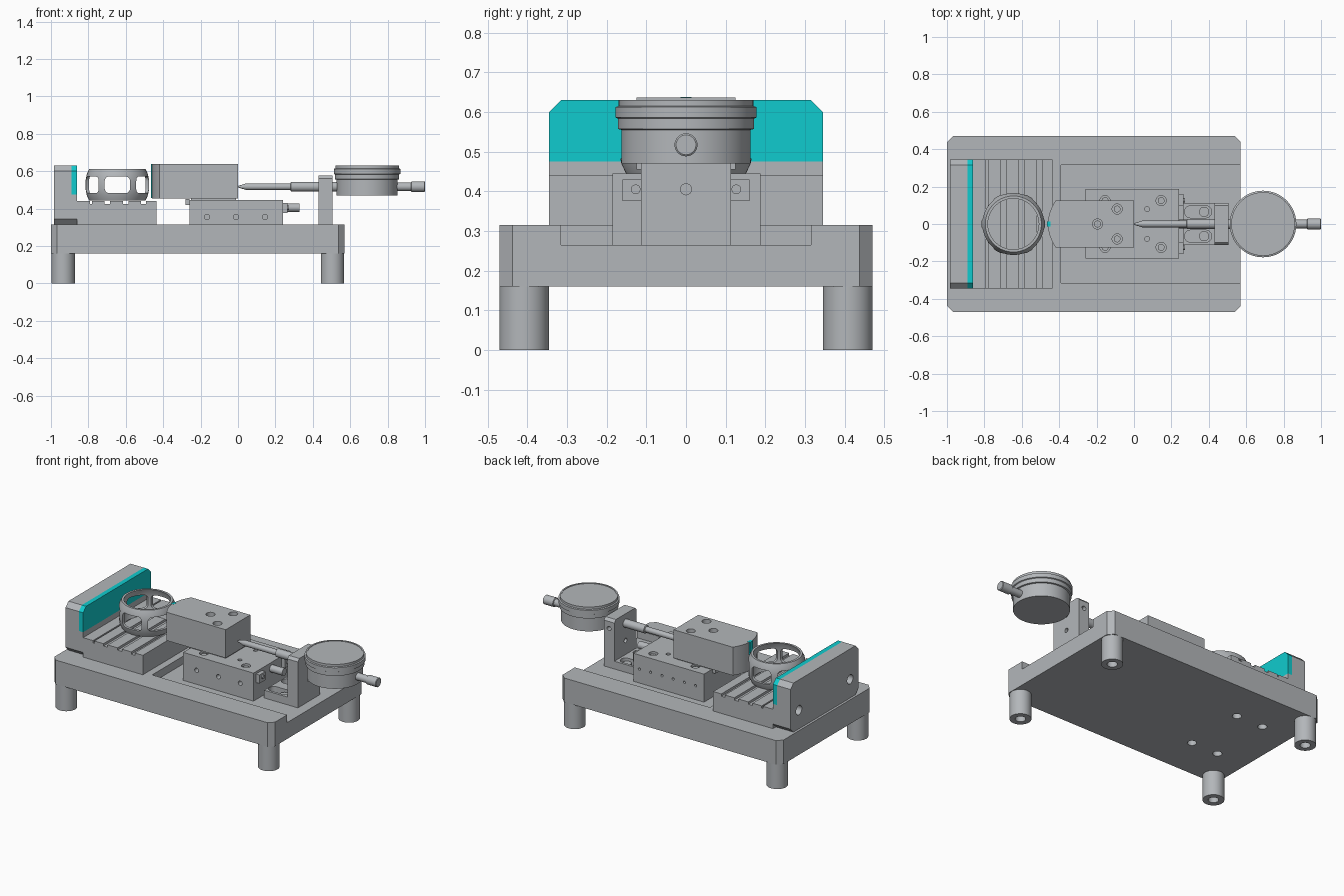
import bpy, bmesh, math
from mathutils import Matrix

if "Cube" in bpy.data.objects:
    bpy.data.objects.remove(bpy.data.objects["Cube"])


def material(name, rgb):
    m = bpy.data.materials.new(name)
    m.diffuse_color = (*rgb, 1)
    m.use_nodes = True
    m.node_tree.nodes["Principled BSDF"].inputs["Base Color"].default_value = m.diffuse_color
    return m


GREY = material("machined_grey", (0.45, 0.47, 0.49))
TEAL = material("turquoise_insert", (0.005, 0.60, 0.62))

# (a, b, t) -> xyz, where t runs along the named axis
PLACE = {"x": lambda a, b, t: (t, a, b),
         "y": lambda a, b, t: (a, t, b),
         "z": lambda a, b, t: (a, b, t)}


def finish(name, bm, mat):
    bmesh.ops.remove_doubles(bm, verts=bm.verts, dist=1e-5)
    bmesh.ops.recalc_face_normals(bm, faces=bm.faces)
    me = bpy.data.meshes.new(name)
    bm.to_mesh(me)
    bm.free()
    me.materials.append(mat)
    ob = bpy.data.objects.new(name, me)
    bpy.context.collection.objects.link(ob)
    smooth(ob)
    return ob


def smooth(ob):
    ob.data.shade_smooth()
    ob.data.set_sharp_from_angle(angle=math.radians(30))


def prism(name, pts, t0, t1, axis="z", mat=GREY):
    """Extrude a 2D outline along an axis."""
    bm = bmesh.new()
    ends = [[bm.verts.new(PLACE[axis](a, b, t)) for a, b in pts] for t in (t0, t1)]
    for e in ends:
        bm.faces.new(e)
    n = len(pts)
    for i in range(n):
        j = (i + 1) % n
        bm.faces.new((ends[0][i], ends[0][j], ends[1][j], ends[1][i]))
    return finish(name, bm, mat)


def chamfered(a0, a1, b0, b1, c):
    return [(a0 + c, b0), (a1 - c, b0), (a1, b0 + c), (a1, b1 - c),
            (a1 - c, b1), (a0 + c, b1), (a0, b1 - c), (a0, b0 + c)]


def rounded(a0, a1, b0, b1, r, n=5):
    out = []
    for k, (a, b) in enumerate([(a1 - r, b1 - r), (a0 + r, b1 - r), (a0 + r, b0 + r), (a1 - r, b0 + r)]):
        for i in range(n + 1):
            t = math.pi / 2 * (k + i / n)
            out.append((a + r * math.cos(t), b + r * math.sin(t)))
    return out


def box(name, x0, x1, y0, y1, z0, z1, mat=GREY):
    return prism(name, [(x0, y0), (x1, y0), (x1, y1), (x0, y1)], z0, z1, "z", mat)


def lathe(name, prof, centre=(0, 0), axis="z", n=48, closed=False):
    """Spin (radius, t) points about an axis; closed makes a ring section."""
    bm = bmesh.new()
    if not closed:
        prof = [(0, prof[0][1])] + prof + [(0, prof[-1][1])]
    rows = []
    for r, t in prof:
        if r == 0:
            rows.append([bm.verts.new(PLACE[axis](*centre, t))] * n)
        else:
            rows.append([bm.verts.new(PLACE[axis](
                centre[0] + r * math.cos(math.tau * i / n),
                centre[1] + r * math.sin(math.tau * i / n), t)) for i in range(n)])
    m = len(rows)
    for k in range(m if closed else m - 1):
        p, q = rows[k], rows[(k + 1) % m]
        for i in range(n):
            j = (i + 1) % n
            bm.faces.new(list(dict.fromkeys((p[i], p[j], q[j], q[i]))))
    return finish(name, bm, GREY)


def rod(name, r, t0, t1, centre, axis="x", n=32):
    return lathe(name, [(r, t0), (r, t1)], centre, axis, n)


def cut(ob, *cutters):
    """Subtract the cutters and remove them."""
    for c in cutters:
        m = ob.modifiers.new("cut", "BOOLEAN")
        m.operation, m.solver, m.object = "DIFFERENCE", "EXACT", c
    me = bpy.data.meshes.new_from_object(ob.evaluated_get(bpy.context.evaluated_depsgraph_get()))
    ob.modifiers.clear()
    ob.data = me
    for c in cutters:
        bpy.data.objects.remove(c)
    smooth(ob)


def hole(r, t0, t1, centre, axis="z"):
    return rod("cutter", r, t0, t1, centre, axis, 24)


# base plate with an open channel and four holes underneath
base = prism("base_plate", chamfered(-1, 0.57, -0.47, 0.47, 0.032), 0.16, 0.315)
cut(base, box("cutter", -0.39, 0.7, -0.315, 0.315, 0.265, 0.5),
    *[hole(0.027, 0.1, 0.24, (x, y)) for x in (-0.6, -0.79) for y in (-0.2, 0.2)])

# feet, bored from below
for x in (-0.935, 0.505):
    for y in (-0.408, 0.408):
        lathe("foot", [(0.0625, 0.16), (0.0625, 0), (0.03, 0), (0.03, 0.1), ], (x, y))

# fixed jaw upright with two holes in its back
upright = prism("fixed_jaw", chamfered(-0.345, 0.345, 0.315, 0.63, 0.03), -0.985, -0.86, "x")
cut(upright, box("cutter", -0.89, -0.8, -0.5, 0.5, 0.475, 0.7),
    *[hole(0.03, -1.1, -0.93, (y, 0.435), "x") for y in (-0.26, 0.26)])
prism("fixed_jaw_insert", [(-0.345, 0.475), (0.345, 0.475), (0.345, 0.60), (0.315, 0.63),
                           (-0.315, 0.63), (-0.345, 0.60)], -0.89, -0.86, "x", TEAL)

# grooved rest in front of the fixed jaw
top = [(-0.86, 0.44)]
for x, w in ((-0.785, 0.01), (-0.70, 0.03), (-0.60, 0.03), (-0.505, 0.025)):
    top += [(x - w / 2, 0.44), (x - w / 2, 0.425), (x + w / 2, 0.425), (x + w / 2, 0.44)]
prism("grooved_rest", top + [(-0.435, 0.44), (-0.435, 0.315), (-0.86, 0.315)], -0.345, 0.345, "y")

# bearing cage with six rounded windows
cage = lathe("bearing_cage",
             [(0.150, 0.442), (0.163, 0.47), (0.170, 0.505), (0.170, 0.55), (0.163, 0.585), (0.150, 0.612),
              (0.136, 0.612), (0.147, 0.585), (0.152, 0.55), (0.152, 0.505), (0.147, 0.47), (0.136, 0.442)],
             closed=True, n=72)
windows = [prism("cutter", rounded(-0.068, 0.068, 0.482, 0.572, 0.025), -0.3, 0.3, "y") for _ in range(3)]
for k, w in enumerate(windows):
    w.data.transform(Matrix.Rotation(math.radians(60 * k), 4, "Z"))
cut(cage, *windows)
cage.data.transform(Matrix.Translation((-0.645, 0, 0)))

# slide stage in the channel
stage = box("slide_stage", -0.26, 0.24, -0.185, 0.188, 0.265, 0.445)
cut(stage, *[hole(0.027, 0.40, 0.5, (x, y)) for x in (-0.155, 0.145) for y in (-0.125, 0.125)],
    *[hole(0.013, 0.41, 0.5, (0.07, y)) for y in (-0.08, 0.08)],
    *[hole(0.014, -0.3, -0.15, (x, 0.355), "y") for x in (-0.165, -0.01, 0.145)],
    *[hole(0.008, 0.15, 0.3, (-0.2 + 0.08 * i, 0.355), "y") for i in range(6)])
for x in (-0.155, 0.145):
    for y in (-0.125, 0.125):
        rod("stage_screw", 0.018, 0.40, 0.435, (x, y), "z", 24)
box("stage_end_stop", -0.28, -0.26, -0.1, 0.1, 0.42, 0.45)
box("jaw_spacer", -0.25, -0.01, -0.11, 0.11, 0.44, 0.46)

# stop blocks and adjuster on the stage end
for s in (-1, 1):
    ya, yb = sorted((s * 0.1, s * 0.16))
    box("stop_block", 0.24, 0.265, ya, yb, 0.375, 0.43)
    rod("stop_screw", 0.012, 0.26, 0.272, (s * 0.127, 0.405))
rod("adjuster", 0.023, 0.24, 0.33, (0, 0.405))

# moving jaw with a bowed nose and three screw holes
nose = [(-0.46 + 0.04 * (i / 8) ** 2, -0.125 * i / 8) for i in range(-8, 9)]
jaw = prism("moving_jaw", nose + [(0, -0.125), (0, 0.125)], 0.455, 0.637)
spots = ((-0.09, 0.08), (-0.09, -0.08), (-0.195, 0))
cut(jaw, *[hole(0.027, 0.585, 0.7, p) for p in spots])
for p in spots:
    rod("jaw_screw", 0.018, 0.58, 0.61, p, "z", 24)
box("moving_jaw_insert", -0.466, -0.447, -0.014, 0.014, 0.456, 0.638, TEAL)

# indicator bracket: slotted foot and upright
foot = box("bracket_foot", 0.265, 0.44, -0.113, 0.113, 0.265, 0.315)
cut(foot, *[prism("cutter", rounded(0.27, 0.415, y - 0.032, y + 0.032, 0.031), 0.2, 0.4)
            for y in (-0.065, 0.065)])
for y in (-0.065, 0.065):
    rod("bracket_screw", 0.027, 0.265, 0.30, (0.375, y), "z", 24)
post = prism("bracket_post", [(-0.113, 0.265), (0.113, 0.265), (0.113, 0.56), (0.098, 0.577),
                              (-0.098, 0.577), (-0.113, 0.56)], 0.43, 0.505, "x")
cut(post, hole(0.014, 0.3, 0.6, (0, 0.405), "x"), hole(0.014, 0.06, 0.2, (0.468, 0.515), "y"))

# dial indicator: stepped body, stem and pointed probe
lathe("dial_body", [(0.163, 0.47), (0.163, 0.555), (0.172, 0.557), (0.172, 0.583), (0.178, 0.586),
                    (0.178, 0.612), (0.170, 0.615), (0.170, 0.630), (0.160, 0.630), (0.160, 0.627)],
      (0.69, 0), n=64)
lathe("dial_stem", [(0.023, 0.84), (0.023, 0.925), (0.029, 0.928), (0.029, 0.997), (0.025, 1.0)],
      (0, 0.517), "x", 32)
lathe("probe", [(0.004, 0), (0.018, 0.045), (0.018, 0.28), (0.026, 0.283), (0.026, 0.54)],
      (0, 0.517), "x", 32)
